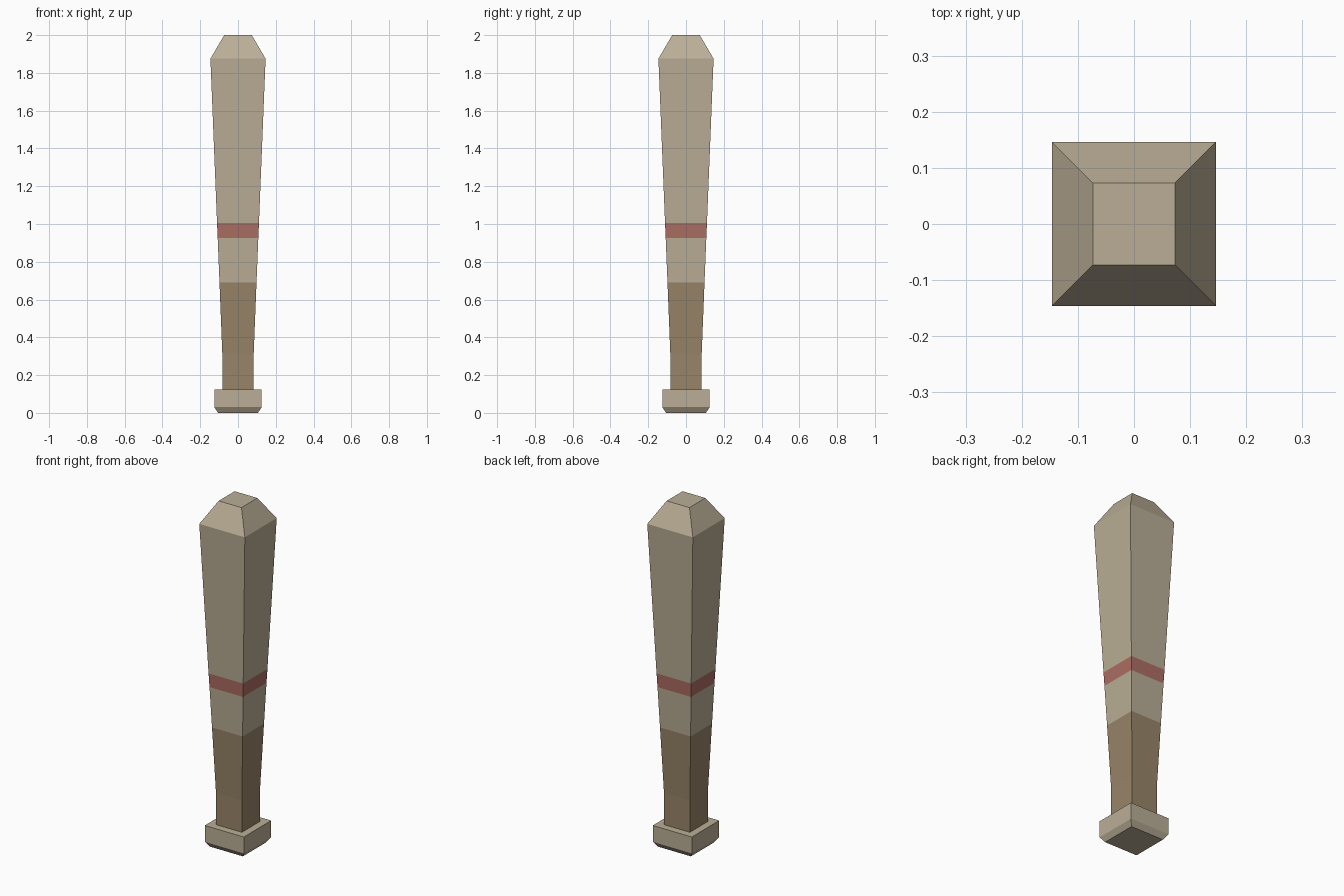
import bpy, bmesh

if "Cube" in bpy.data.objects:
    bpy.data.objects.remove(bpy.data.objects["Cube"])


def material(name, rgb):
    lin = [(c / 255 / 12.92) if c / 255 <= 0.04045 else ((c / 255 + 0.055) / 1.055) ** 2.4 for c in rgb]
    m = bpy.data.materials.new(name)
    m.diffuse_color = (*lin, 1)
    m.use_nodes = True
    m.node_tree.nodes["Principled BSDF"].inputs["Base Color"].default_value = m.diffuse_color
    return m


WOOD = material("pale wood", (186, 174, 150))
GRIP = material("brown grip", (152, 132, 104))
RED = material("red stripe", (172, 110, 98))


def square_loft(name, profile, mats, pick=lambda z: 0):
    """Stack square rings given as (half width, z); pick chooses a material by height."""
    bm = bmesh.new()
    rings = [[bm.verts.new((sx * r, sy * r, z)) for sx, sy in ((-1, -1), (1, -1), (1, 1), (-1, 1))]
             for r, z in profile]
    for a, b in zip(rings, rings[1:]):
        for i in range(4):
            j = (i + 1) % 4
            bm.faces.new((a[i], a[j], b[j], b[i]))
    bm.faces.new(rings[0][::-1])
    bm.faces.new(rings[-1])
    for f in bm.faces:
        f.material_index = pick(f.calc_center_median().z)
    bmesh.ops.recalc_face_normals(bm, faces=bm.faces)
    me = bpy.data.meshes.new(name)
    bm.to_mesh(me)
    bm.free()
    for m in mats:
        me.materials.append(m)
    ob = bpy.data.objects.new(name, me)
    bpy.context.collection.objects.link(ob)
    return ob


# Pommel knob with bevelled underside
square_loft("knob", [(0.105, 0), (0.125, 0.03), (0.125, 0.125)], [WOOD])


# Tapered shaft: brown grip, pale barrel, red stripe and chamfered tip
def shaft_colour(z):
    if z < 0.69:
        return 1
    return 2 if 0.925 < z < 1.005 else 0


square_loft("shaft",
            [(0.083, 0.125), (0.083, 0.31), (0.098, 0.69), (0.1075, 0.925),
             (0.111, 1.005), (0.146, 1.875), (0.073, 2.0)],
            [WOOD, GRIP, RED], shaft_colour)
